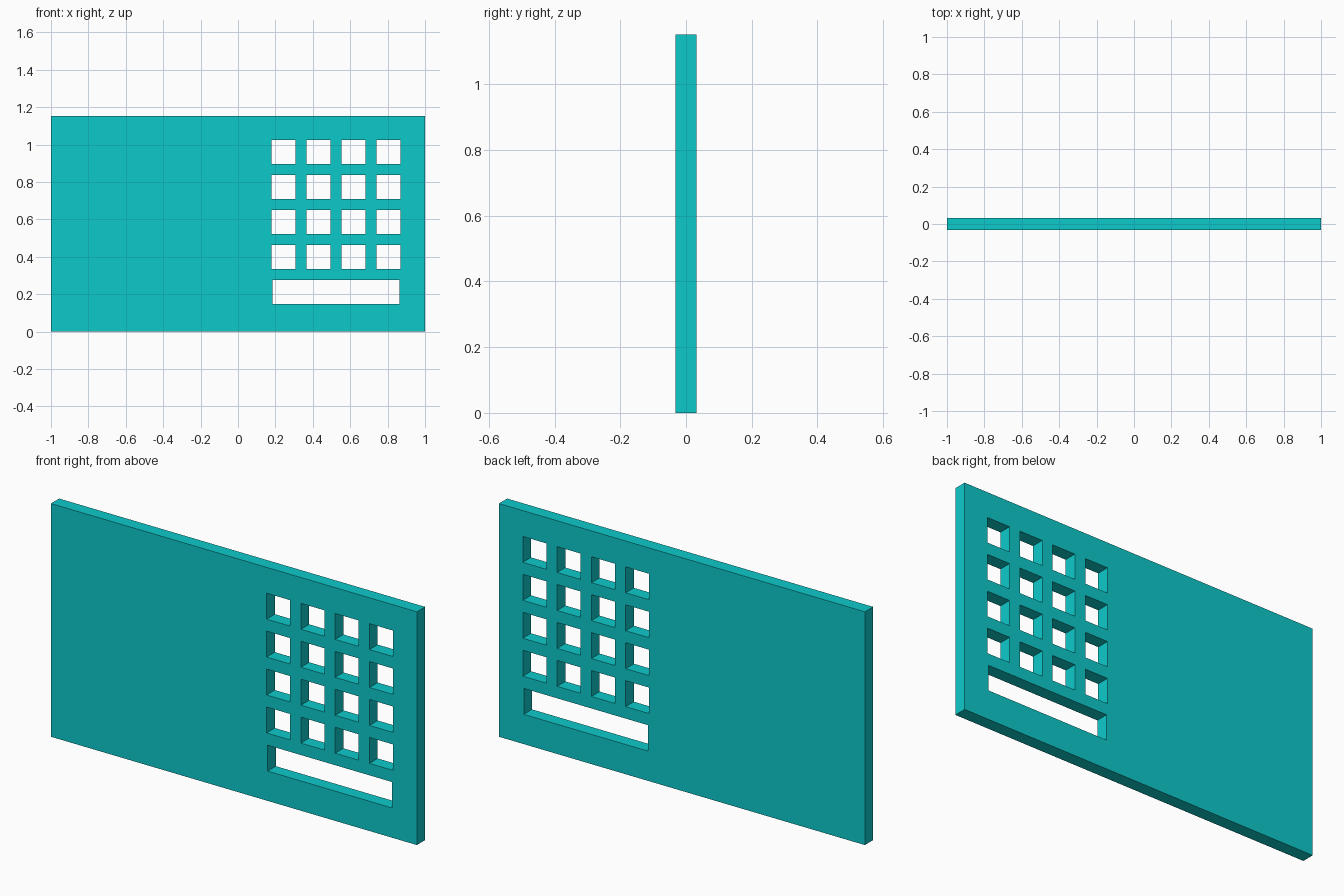
import bpy
import bmesh
from mathutils import Matrix, Vector

if "Cube" in bpy.data.objects:
    bpy.data.objects.remove(bpy.data.objects["Cube"])

THICK = 0.064
HEIGHT = 1.152
HOLE = 0.128        # side of the square holes and height of the slot
PITCH = 0.1874      # spacing of the hole grid
GRID_X = 0.524      # centre line of the hole pattern


def add_box(bm, x, z, w, d, h):
    """Box centred on (x, 0, z)."""
    m = Matrix.Translation((x, 0, z)) @ Matrix.Diagonal(Vector((w, d, h, 1)))
    bmesh.ops.create_cube(bm, size=1, matrix=m)


def make_object(name, bm):
    mesh = bpy.data.meshes.new(name)
    bm.to_mesh(mesh)
    bm.free()
    obj = bpy.data.objects.new(name, mesh)
    bpy.context.collection.objects.link(obj)
    return obj


# Flat upright panel
bm = bmesh.new()
add_box(bm, 0, HEIGHT / 2, 2, THICK, HEIGHT)
panel = make_object("panel", bm)
teal = bpy.data.materials.new("teal")
teal.diffuse_color = (0.004, 0.59, 0.6, 1)
teal.use_nodes = True
teal.node_tree.nodes["Principled BSDF"].inputs["Base Color"].default_value = teal.diffuse_color
panel.data.materials.append(teal)

# Cutters: 4 x 4 square holes and a wide slot below them
bm = bmesh.new()
for row in range(4):
    for col in range(4):
        add_box(bm, GRID_X + (col - 1.5) * PITCH, 0.398 + row * PITCH,
                HOLE, THICK * 3, HOLE)
add_box(bm, GRID_X, 0.211, 0.68, THICK * 3, HOLE)
cutter = make_object("hole_cutter", bm)
cutter.hide_render = True

# Cut the openings, then drop the cutter
cut = panel.modifiers.new("openings", 'BOOLEAN')
cut.operation = 'DIFFERENCE'
cut.solver = 'EXACT'
cut.object = cutter
bpy.context.view_layer.objects.active = panel
panel.select_set(True)
bpy.ops.object.modifier_apply(modifier=cut.name)
bpy.data.objects.remove(cutter)
